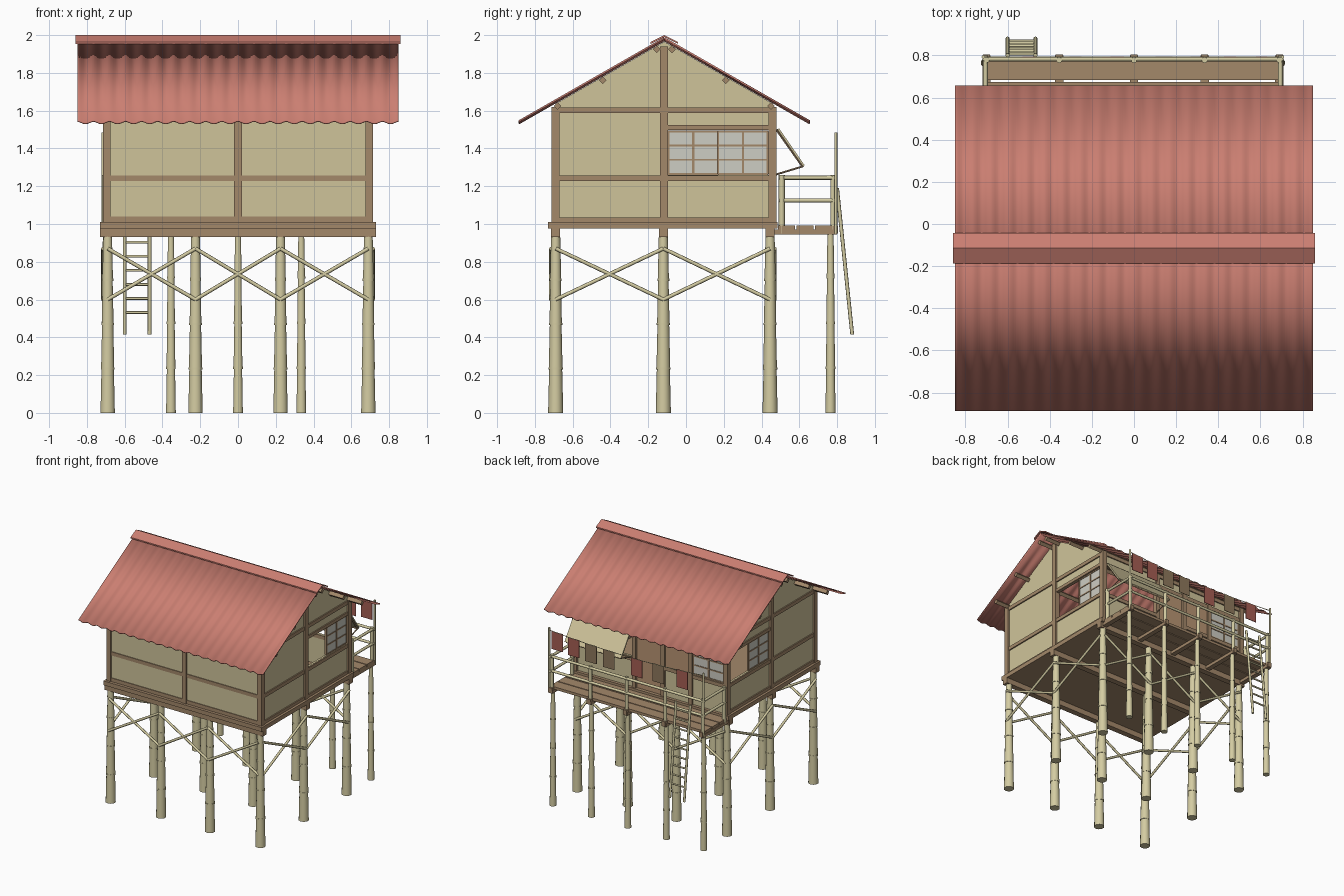
import bpy, bmesh, math
from mathutils import Vector, Matrix

if "Cube" in bpy.data.objects:
    bpy.data.objects.remove(bpy.data.objects["Cube"])


def material(name, *rgb):
    lin = [((c / 255 + 0.055) / 1.055) ** 2.4 for c in rgb] + [1]
    m = bpy.data.materials.new(name)
    m.use_nodes = True
    m.diffuse_color = lin
    m.node_tree.nodes["Principled BSDF"].inputs["Base Color"].default_value = lin
    return m


WALL = material("plaster tan", 207, 196, 154)
WOOD = material("timber brown", 163, 136, 106)
BAMBOO = material("bamboo pale", 212, 204, 162)
ROOF = material("roof red", 202, 126, 113)
GLASS = material("window grey", 206, 205, 195)
DOOR = material("door brown", 184, 148, 115)
RED = material("flag red", 166, 94, 84)
DULL = material("flag brown", 142, 120, 92)


class Part:
    """Collects simple solids into one named object."""

    def __init__(self, name, mat):
        self.name, self.mat, self.bm = name, mat, bmesh.new()

    def box(self, x0, x1, y0, y1, z0, z1):
        m = Matrix.Translation(((x0 + x1) / 2, (y0 + y1) / 2, (z0 + z1) / 2))
        m = m @ Matrix.Diagonal((abs(x1 - x0), abs(y1 - y0), abs(z1 - z0), 1))
        bmesh.ops.create_cube(self.bm, size=1, matrix=m)

    def rod(self, p, q, r, r2=None, sides=8):
        p, q = Vector(p), Vector(q)
        d = q - p
        m = Matrix.Translation((p + q) / 2) @ d.to_track_quat('Z', 'Y').to_matrix().to_4x4()
        bmesh.ops.create_cone(self.bm, cap_ends=True, segments=sides, radius1=r,
                              radius2=r if r2 is None else r2, depth=d.length, matrix=m)

    def prism(self, points, offset):
        vs = [self.bm.verts.new(p) for p in points]
        face = self.bm.faces.new(vs)
        ext = bmesh.ops.extrude_face_region(self.bm, geom=[face])
        moved = [g for g in ext["geom"] if isinstance(g, bmesh.types.BMVert)]
        bmesh.ops.translate(self.bm, verts=moved, vec=offset)
        self.bm.faces.new(vs) if not face.is_valid else None

    def done(self, smooth=False):
        bmesh.ops.recalc_face_normals(self.bm, faces=self.bm.faces[:])
        me = bpy.data.meshes.new(self.name)
        self.bm.to_mesh(me)
        self.bm.free()
        me.materials.append(self.mat)
        ob = bpy.data.objects.new(self.name, me)
        bpy.context.collection.objects.link(ob)
        if smooth:
            bpy.ops.object.select_all(action='DESELECT')
            ob.select_set(True)
            bpy.context.view_layer.objects.active = ob
            bpy.ops.object.shade_smooth_by_angle(angle=math.radians(50))
        return ob


RIDGE_Y, SLOPE = -0.115, 0.571
COLS, ROWS = (-0.69, -0.225, 0.225, 0.69), (-0.69, -0.12, 0.445)
PORCH = (-0.7, -0.355, 0, 0.335, 0.69)


def roof_z(y, drop=0.0):
    return 1.985 - drop - SLOPE * abs(y - RIDGE_Y)


# Bamboo stilts, built from tapering joints
def stilt(part, x, y, r0, r1, top):
    n = 4
    for i in range(n):
        a, b = i / n, (i + 1) / n
        ra, rb = r0 + (r1 - r0) * a, r0 + (r1 - r0) * b
        part.rod((x, y, top * a), (x, y, top * b), ra, rb - 0.002, 10)
        if i:
            part.rod((x, y, top * a - 0.006), (x, y, top * a + 0.006), ra + 0.002, sides=10)


p = Part("house_stilts", BAMBOO)
for x in COLS:
    for y in ROWS:
        stilt(p, x, y, 0.04, 0.026, 0.94)
p.done(True)
p = Part("porch_stilts", BAMBOO)
for x in PORCH:
    stilt(p, x, 0.765, 0.027, 0.018, 0.955)
p.done(True)

# Crossed braces around the outer rows
p = Part("cross_braces", BAMBOO)
LOW, HIGH = 0.6, 0.87
for y, s in ((ROWS[0], -0.025), (ROWS[2], 0.025)):
    for a, b in zip(COLS, COLS[1:]):
        p.rod((a, y + s, LOW), (b, y + s, HIGH), 0.01)
        p.rod((a, y + s, HIGH), (b, y + s, LOW), 0.01)
for x, s in ((COLS[0], -0.025), (COLS[3], 0.025)):
    for a, b in zip(ROWS, ROWS[1:]):
        p.rod((x + s, a, LOW), (x + s, b, HIGH), 0.01)
        p.rod((x + s, a, HIGH), (x + s, b, LOW), 0.01)
p.done(True)

# Floor and its bearers
p = Part("floor_frame", WOOD)
p.box(-0.73, 0.73, -0.73, 0.485, 0.975, 1.01)
for y in ROWS:
    p.box(-0.73, 0.73, y - 0.024, y + 0.024, 0.93, 0.975)
p.done()

# Wall panels, hollow inside
p = Part("wall_panels", WALL)
p.box(-0.69, 0.69, -0.7, -0.685, 1.0, 1.62)
for s in (-1, 1):
    x0, x1 = s * 0.685, s * 0.7
    p.box(x0, x1, -0.69, -0.11, 1.0, 1.5)
    p.box(x0, x1, -0.11, 0.46, 1.0, 1.26)
    outline = [(-0.69, 1.5), (0.46, 1.5), (0.46, roof_z(0.46, 0.02)),
               (RIDGE_Y, roof_z(RIDGE_Y, 0.02)), (-0.69, roof_z(-0.69, 0.02))]
    p.prism([(x0, y, z) for y, z in outline], (x1 - x0, 0, 0))
p.box(0.14, 0.69, 0.445, 0.46, 1.0, 1.26)
p.box(-0.69, -0.11, 0.445, 0.46, 1.0, 1.26)
p.box(-0.69, 0.69, 0.445, 0.46, 1.5, 1.63)
p.done()

# Timber frame
p = Part("timber_frame", WOOD)
for x in (-0.695, 0.695):
    s = 1 if x > 0 else -1
    for y, top in ((-0.69, 1.62), (-0.117, 1.94), (0.457, 1.62)):
        p.box(x - 0.02, x + 0.02, y - 0.021, y + 0.021, 1.01, top)
    for z in (1.02, 1.243, 1.603):
        p.box(x - 0.015, x + 0.015, -0.69, 0.457, z - 0.015, z + 0.015)
    p.box(x - 0.015, x + 0.015, -0.117, 0.457, 1.498, 1.525)
p.box(-0.02, 0.02, -0.71, -0.67, 1.01, 1.62)
for z in (1.025, 1.243, 1.603):
    p.box(-0.69, 0.69, -0.706, -0.678, z - 0.015, z + 0.015)
for x in (0.15, -0.115, -0.37):
    p.box(x - 0.018, x + 0.018, 0.437, 0.474, 1.01, 1.61)
for z in (1.51, 1.603):
    p.box(-0.69, 0.69, 0.44, 0.47, z - 0.015, z + 0.015)
p.box(0.15, 0.69, 0.44, 0.47, 1.228, 1.258)
p.box(-0.69, -0.115, 0.44, 0.47, 1.228, 1.258)
p.done()

# Door and wooden shutter
p = Part("door_panels", DOOR)
p.box(-0.1, 0.135, 0.447, 0.457, 1.01, 1.5)
p.box(-0.36, -0.13, 0.447, 0.462, 1.255, 1.5)
p.done()

# Sliding sashes: panes with glazing bars
panes, bars = Part("window_panes", GLASS), Part("window_bars", WOOD)


def sash(along_y, at, lo, hi, nx=2, z0=1.265, z1=1.49):
    def put(part, a, b, c, d, t):
        if along_y:
            part.box(at - t, at + t, a, b, c, d)
        else:
            part.box(a, b, at - t, at + t, c, d)
    put(panes, lo, hi, z0, z1, 0.003)
    for i in range(nx + 1):
        u = lo + (hi - lo) * i / nx
        put(bars, u - 0.006, u + 0.006, z0, z1, 0.008)
    for i in range(4):
        z = z0 + (z1 - z0) * i / 3
        put(bars, lo, hi, z - 0.005, z + 0.005, 0.007)


sash(True, 0.692, 0.17, 0.433)
sash(True, -0.692, -0.094, 0.17)
sash(False, 0.455, -0.67, -0.39)
panes.done()
bars.done()

# Propped awning shutter
p = Part("awning", WALL)
p.prism([(0.16, 0.485, 1.5), (0.68, 0.485, 1.5), (0.68, 0.62, 1.305), (0.16, 0.62, 1.305)],
        (0, 0.008, 0.006))
p.done()
p = Part("awning_frame", WOOD)
for x in (0.17, 0.67):
    p.rod((x, 0.48, 1.5), (x, 0.618, 1.305), 0.007, sides=4)
    p.rod((x, 0.47, 1.26), (x, 0.618, 1.305), 0.005, sides=6)
p.rod((0.17, 0.618, 1.305), (0.67, 0.618, 1.305), 0.007, sides=4)
p.done()

# Corrugated roof sheets
WAVES, STEPS = 20, 8
for name, eave in (("front_roof", -0.885), ("back_roof", 0.655)):
    p = Part(name, ROOF)
    pairs = []
    for i in range(WAVES * STEPS + 1):
        x = -0.85 + 1.7 * i / (WAVES * STEPS)
        w = 0.006 * math.cos(2 * math.pi * i / STEPS)
        pairs.append([p.bm.verts.new((x, y, roof_z(y, 0.007) + w)) for y in (eave, RIDGE_Y)])
    for (a, b), (c, d) in zip(pairs, pairs[1:]):
        p.bm.faces.new((a, b, d, c))
    ob = p.done(True)
    mod = ob.modifiers.new("thickness", 'SOLIDIFY')
    mod.thickness, mod.offset = 0.009, 0

# Ridge cap
p = Part("ridge_cap", ROOF)
cap = [(RIDGE_Y + d, 2.0 - t - 0.5 * abs(d)) for t, ds in ((0, (-0.072, 0, 0.072)), (0.01, (0.072, 0, -0.072))) for d in ds]
p.prism([(-0.86, y, z) for y, z in cap], (1.72, 0, 0))
p.done()

# Purlins under the roof
p = Part("purlins", WOOD)
for d in (0.04, 0.325, 0.565):
    for s in (-1, 1):
        y = RIDGE_Y + s * d
        z = roof_z(y, 0.038)
        p.rod((-0.83, y, z), (0.83, y, z), 0.02, sides=4)
p.done()

# Porch deck and joists
p = Part("porch_deck", WOOD)
for i in range(3):
    y = 0.487 + i * 0.098
    p.box(-0.715, 0.71, y, y + 0.09, 0.97, 0.992)
for x in PORCH:
    p.box(x - 0.02, x + 0.02, 0.46, 0.8, 0.945, 0.97)
    p.box(x - 0.017, x + 0.017, 0.775, 0.805, 0.95, 0.99)
p.done()

# Porch railing with two tall flag poles
p = Part("porch_railing", BAMBOO)
for x in PORCH:
    p.rod((x, 0.778, 0.95), (x, 0.778, 1.26), 0.014)
for z in (1.245, 1.125):
    p.rod((-0.72, 0.783, z), (0.71, 0.783, z), 0.011)
    for x in (-0.705, 0.695):
        p.rod((x, 0.49, z), (x, 0.8, z), 0.011)
for x in (-0.705, 0.695):
    p.rod((x, 0.507, 0.95), (x, 0.507, 1.26), 0.016)
    p.rod((x * 1.015, 0.793, 0.95), (x * 1.015, 0.793, 1.485), 0.008)
p.done(True)

# String of flags
p = Part("flag_string", BAMBOO)


def string_z(x):
    return 1.435 + 0.03 * (x / 0.71) ** 2


knots = [-0.71 + 1.42 * i / 8 for i in range(9)]
for a, b in zip(knots, knots[1:]):
    p.rod((a, 0.793, string_z(a)), (b, 0.793, string_z(b)), 0.003, sides=5)
p.done()
for name, mat, xs in (("red_flags", RED, (0.63, 0.48, -0.1, -0.52)), ("brown_flags", DULL, (0.32, 0.155, -0.3))):
    p = Part(name, mat)
    for x in xs:
        p.box(x - 0.052, x + 0.052, 0.791, 0.795, string_z(x) - 0.145, string_z(x) + 0.003)
    p.done()

# Ladder
p = Part("ladder", BAMBOO)
TOP, FOOT = Vector((0, 0.8, 1.19)), Vector((0, 0.88, 0.415))
for x in (-0.6, -0.468):
    p.rod(TOP + Vector((x, 0, 0)), FOOT + Vector((x, 0, 0)), 0.01)
for i in range(9):
    c = FOOT.lerp(TOP, 0.15 + i * 0.096)
    p.rod(c + Vector((-0.605, 0, 0)), c + Vector((-0.463, 0, 0)), 0.007)
p.done(True)
